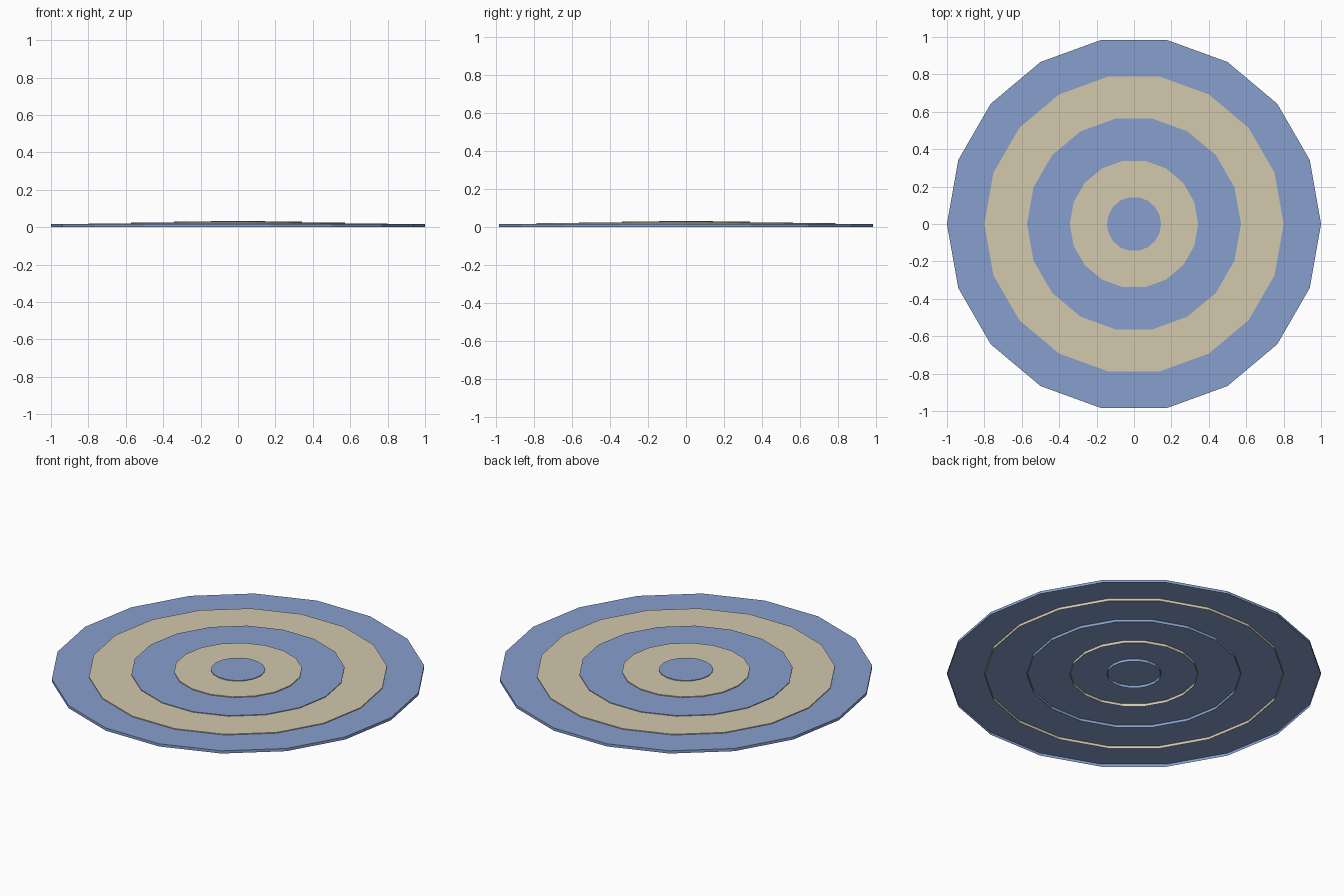
import bpy
import bmesh

if "Cube" in bpy.data.objects:
    bpy.data.objects.remove(bpy.data.objects["Cube"])


def make_material(name, color):
    mat = bpy.data.materials.new(name)
    mat.diffuse_color = (*color, 1.0)
    mat.use_nodes = True
    mat.node_tree.nodes["Principled BSDF"].inputs["Base Color"].default_value = mat.diffuse_color
    return mat


blue = make_material("soft blue", (0.242, 0.352, 0.623))
beige = make_material("warm beige", (0.658, 0.578, 0.423))

SIDES = 18


def capped_ring(name, radius, height, mat):
    """Flat disc with a skirt down to the ground, open underneath."""
    bm = bmesh.new()
    bmesh.ops.create_circle(bm, cap_ends=True, segments=SIDES, radius=radius)
    # put a corner on the x axis
    first = max(bm.verts, key=lambda v: v.co.x)
    if abs(first.co.y) > 1e-4:
        from math import atan2
        from mathutils import Matrix
        bmesh.ops.rotate(bm, verts=bm.verts, cent=(0, 0, 0),
                         matrix=Matrix.Rotation(-atan2(first.co.y, first.co.x), 3, 'Z'))
    bmesh.ops.translate(bm, verts=bm.verts, vec=(0, 0, height))
    cap = bm.faces[:][0]
    cap.normal_update()
    if cap.normal.z < 0:
        cap.normal_flip()
    # skirt
    ext = bmesh.ops.extrude_edge_only(bm, edges=bm.edges[:])
    for v in ext["geom"]:
        if isinstance(v, bmesh.types.BMVert):
            v.co.z = 0
    for f in bm.faces:
        f.normal_update()
        c = f.calc_center_median()
        if abs(f.normal.z) < 0.5 and f.normal.x * c.x + f.normal.y * c.y < 0:
            f.normal_flip()
    mesh = bpy.data.meshes.new(name)
    bm.to_mesh(mesh)
    bm.free()
    mesh.materials.append(mat)
    obj = bpy.data.objects.new(name, mesh)
    bpy.context.collection.objects.link(obj)


# Stacked discs, each slightly taller than the one outside it
for name, radius, height, mat in [
    ("outer_disc", 1.0, 0.016, blue),
    ("second_disc", 0.8, 0.021, beige),
    ("third_disc", 0.572, 0.025, blue),
    ("fourth_disc", 0.343, 0.030, beige),
    ("centre_disc", 0.145, 0.034, blue),
]:
    capped_ring(name, radius, height, mat)
